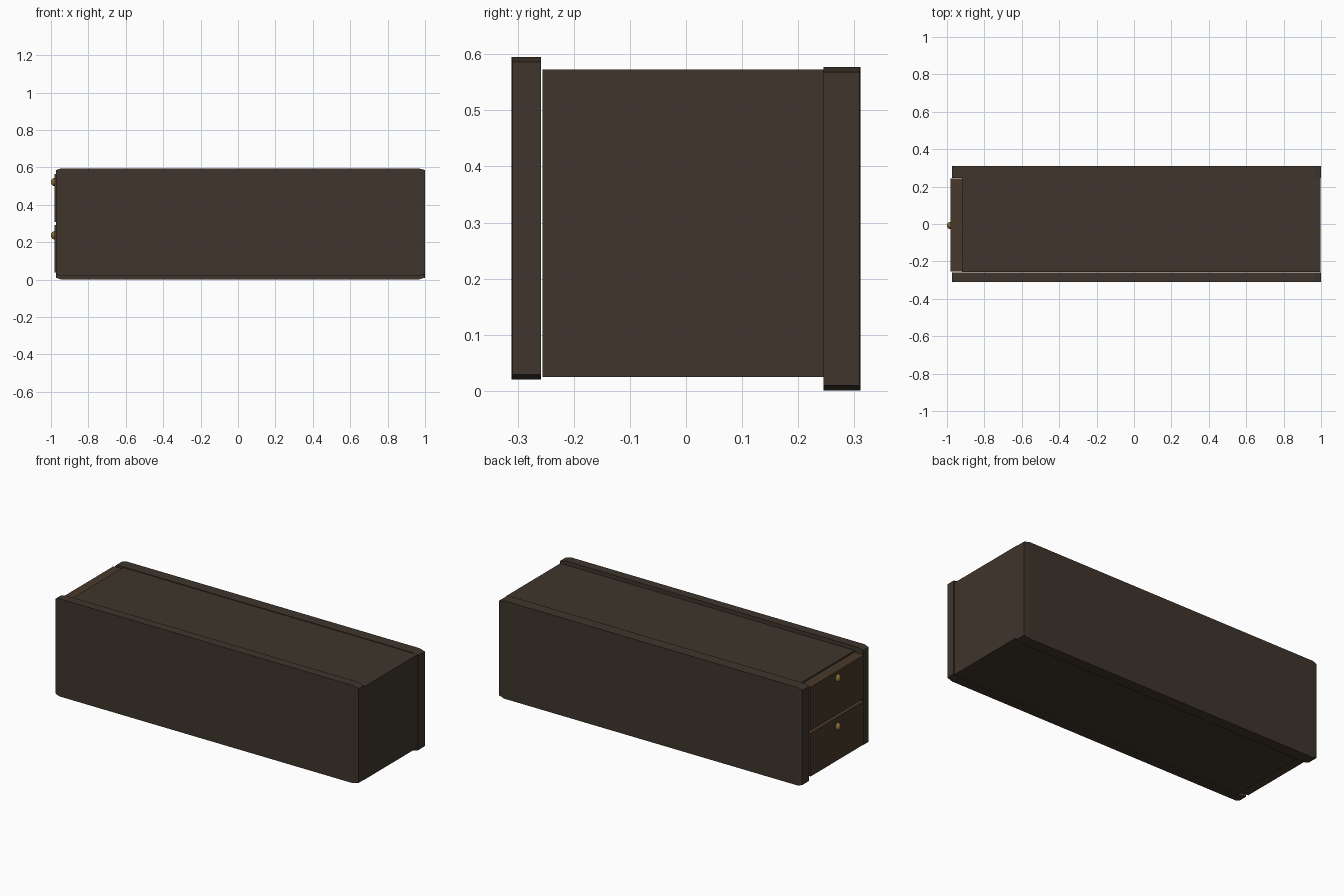
import bpy, bmesh
from mathutils import Matrix

if "Cube" in bpy.data.objects:
    bpy.data.objects.remove(bpy.data.objects["Cube"])


def material(name, rgb):
    m = bpy.data.materials.new(name)
    m.diffuse_color = (*rgb, 1)
    m.use_nodes = True
    m.node_tree.nodes["Principled BSDF"].inputs["Base Color"].default_value = m.diffuse_color
    return m


wood = material("dark_wood", (0.050, 0.036, 0.025))
drawer_wood = material("drawer_wood", (0.066, 0.042, 0.024))
brass = material("brass", (0.26, 0.16, 0.04))


def finish(name, bm, mat):
    bmesh.ops.recalc_face_normals(bm, faces=bm.faces)
    me = bpy.data.meshes.new(name)
    bm.to_mesh(me)
    bm.free()
    me.materials.append(mat)
    ob = bpy.data.objects.new(name, me)
    bpy.context.collection.objects.link(ob)
    return ob


def box(name, x, y, z, mat):
    bm = bmesh.new()
    size = Matrix.Diagonal((x[1] - x[0], y[1] - y[0], z[1] - z[0], 1))
    centre = Matrix.Translation((sum(x) / 2, sum(y) / 2, sum(z) / 2))
    bmesh.ops.create_cube(bm, size=1, matrix=centre @ size)
    return finish(name, bm, mat)


def side_panel(name, y_in, y_out, z0, z1):
    """Long board whose two ends taper slightly in height and thickness."""
    bm = bmesh.new()
    dz = 0.009
    dy = 0.002 if y_out > 0 else -0.002
    rings = []
    for x, t in ((-0.973, 1), (-0.945, 0), (0.965, 0), (1.0, 1)):
        yo, a, b = y_out - dy * t, z0 + dz * t, z1 - dz * t
        rings.append([bm.verts.new((x, y, z)) for y, z in
                      ((y_in, a), (yo, a), (yo, b), (y_in, b))])
    for r, s in zip(rings, rings[1:]):
        for i in range(4):
            j = (i + 1) % 4
            bm.faces.new((r[i], r[j], s[j], s[i]))
    bm.faces.new(rings[0])
    bm.faces.new(rings[-1])
    return finish(name, bm, wood)


# Long side boards and the case between them
side_panel("front_panel", -0.258, -0.311, 0.020, 0.595)
side_panel("back_panel", 0.245, 0.311, 0.001, 0.577)
box("case_body", (-0.92, 0.997), (-0.256, 0.245), (0.025, 0.573), wood)

# Two drawers with round knobs at the left end
for label, z0, z1, knob_z in (("lower", 0.038, 0.292, 0.237),
                              ("upper", 0.309, 0.564, 0.522)):
    box(label + "_drawer", (-0.982, -0.92), (-0.253, 0.243), (z0, z1), drawer_wood)
    bm = bmesh.new()
    bmesh.ops.create_uvsphere(
        bm, u_segments=16, v_segments=8, radius=1,
        matrix=Matrix.Translation((-0.982, -0.008, knob_z))
        @ Matrix.Diagonal((0.018, 0.02, 0.022, 1)))
    for f in bm.faces:
        f.smooth = True
    finish(label + "_knob", bm, brass)
